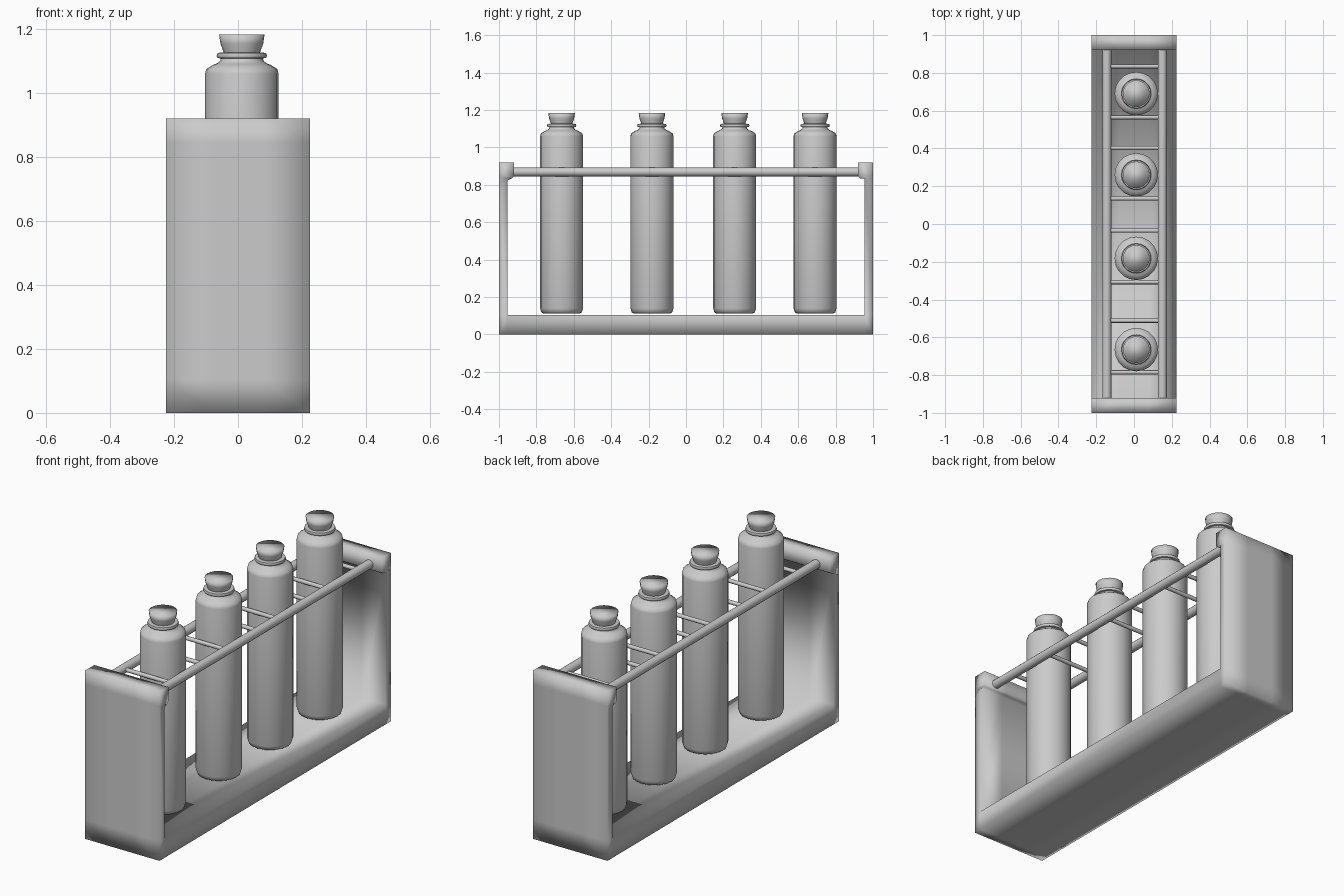
import bpy, bmesh, math
from mathutils import Vector

if "Cube" in bpy.data.objects:
    bpy.data.objects.remove(bpy.data.objects["Cube"])

W = 0.225      # half width of the rack
CX = 0.012     # bottle row centre in x


def finish(name, bm, angle=None):
    bmesh.ops.remove_doubles(bm, verts=bm.verts, dist=1e-5)
    bmesh.ops.recalc_face_normals(bm, faces=bm.faces)
    me = bpy.data.meshes.new(name)
    bm.to_mesh(me)
    bm.free()
    ob = bpy.data.objects.new(name, me)
    bpy.context.collection.objects.link(ob)
    bpy.ops.object.select_all(action='DESELECT')
    ob.select_set(True)
    bpy.context.view_layer.objects.active = ob
    if angle is None:
        bpy.ops.object.shade_smooth()
    else:
        bpy.ops.object.shade_smooth_by_angle(angle=math.radians(angle))
    return ob


def lathe(name, profile, x, y, sides=20, angle=50):
    bm = bmesh.new()
    rings = [[bm.verts.new((x + r * math.cos(2 * math.pi * i / sides),
                            y + r * math.sin(2 * math.pi * i / sides), z))
              for i in range(sides)] for r, z in profile]
    for a, b in zip(rings, rings[1:]):
        for i in range(sides):
            j = (i + 1) % sides
            bm.faces.new((a[i], a[j], b[j], b[i]))
    bm.faces.new(rings[0][::-1])
    bm.faces.new(rings[-1])
    return finish(name, bm, angle)


def rod(name, p, q, r, sides=12):
    bm = bmesh.new()
    p, q = Vector(p), Vector(q)
    bmesh.ops.create_cone(bm, cap_ends=True, segments=sides, radius1=r, radius2=r, depth=(q - p).length)
    rot = (q - p).to_track_quat('Z', 'Y').to_matrix()
    bmesh.ops.rotate(bm, verts=bm.verts, matrix=rot)
    bmesh.ops.translate(bm, verts=bm.verts, vec=(p + q) / 2)
    return finish(name, bm, 40)


# Rack frame: U-shaped section with lips, softly shaded like one moulded piece
half = [((-1, .92), (-.92, .92)), ((-1, .845), (-.92, .845)), ((-1, .83), (-.93, .835)),
        ((-1, .80), (-.955, .835)), ((-1, .105), (-.955, .105)), ((-1, 0), (-.955, .105)),
        ((-.955, 0), (-.955, .105))]
pairs = half + [tuple((-y, z) for y, z in pr) for pr in reversed(half)]
outline = [o for o, i in pairs]
inner = [i for o, i in pairs]
stations = [-W, -0.08, 0.08, W]
bm = bmesh.new()


def face(*pts):
    unique = list(dict.fromkeys(pts))
    if len(unique) > 2:
        bm.faces.new([bm.verts.new(c) for c in unique])


for k in range(len(pairs) - 1):
    for x0, x1 in zip(stations, stations[1:]):
        for path in (outline, inner):
            a, b = path[k], path[k + 1]
            face((x0, *a), (x1, *a), (x1, *b), (x0, *b))
    for x in (-W, W):
        face((x, *outline[k]), (x, *outline[k + 1]), (x, *inner[k + 1]), (x, *inner[k]))
for k in (0, -1):
    for x0, x1 in zip(stations, stations[1:]):
        face((x0, *outline[k]), (x1, *outline[k]), (x1, *inner[k]), (x0, *inner[k]))
finish("rack_frame", bm)

# Long rails between the end panels
for side, x in (("left", -0.144), ("right", 0.15)):
    rod(f"rail_{side}", (x, -0.94, 0.869), (x, 0.94, 0.869), 0.024)

# Cross rods either side of every bottle
for n, y in enumerate((-0.785, -0.512, -0.308, -0.035, 0.135, 0.402, 0.565, 0.835)):
    rod(f"cross_rod_{n + 1}", (-0.14, y, 0.869), (0.145, y, 0.869), 0.011)

# Bottles with stoppers
bottle = [(0.098, 0.113), (0.108, 0.118), (0.115, 0.14), (0.115, 1.06), (0.111, 1.075),
          (0.090, 1.088), (0.077, 1.093), (0.068, 1.100), (0.066, 1.108), (0.076, 1.110),
          (0.079, 1.116), (0.076, 1.125), (0.060, 1.127)]
stopper = [(0.054, 1.115), (0.058, 1.13), (0.067, 1.155), (0.071, 1.183)]
for n, y in enumerate((-0.665, -0.182, 0.26, 0.69)):
    lathe(f"bottle_{n + 1}", bottle, CX, y)
    lathe(f"stopper_{n + 1}", stopper, CX, y, angle=120)
